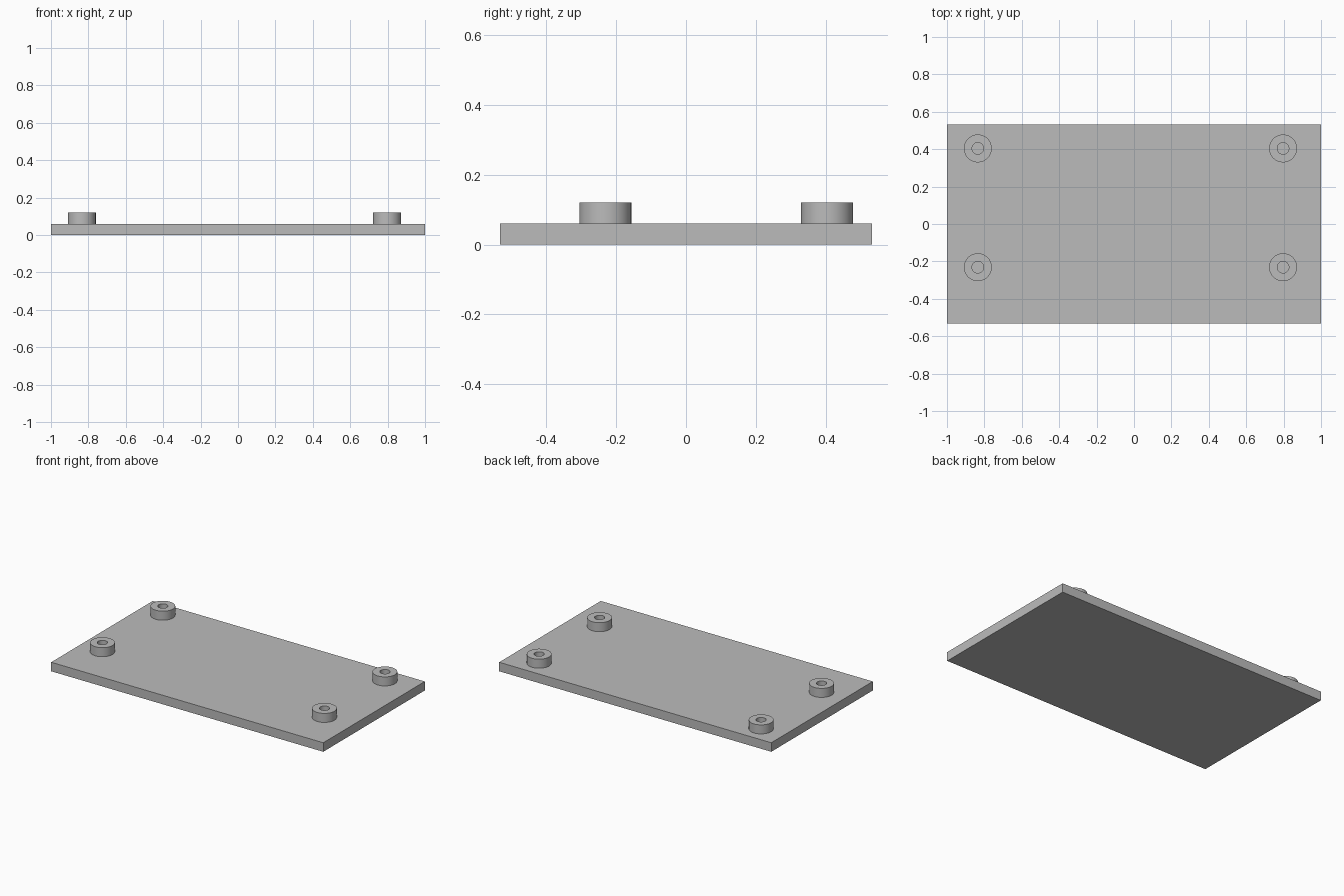
import bpy, bmesh, math

if "Cube" in bpy.data.objects:
    bpy.data.objects.remove(bpy.data.objects["Cube"], do_unlink=True)

HALF_X, HALF_Y, PLATE_TOP = 1.0, 0.533, 0.06
BOSS_TOP, BOSS_R, HOLE_R = 0.12, 0.0745, 0.031
SEGMENTS = 64

grey = bpy.data.materials.new("plain_grey")
grey.use_nodes = True
colour = (0.5, 0.5, 0.5, 1)
grey.diffuse_color = colour
grey.node_tree.nodes["Principled BSDF"].inputs["Base Color"].default_value = colour


def add_object(name, bm, location=(0, 0, 0)):
    bmesh.ops.recalc_face_normals(bm, faces=bm.faces)
    mesh = bpy.data.meshes.new(name)
    bm.to_mesh(mesh)
    bm.free()
    mesh.materials.append(grey)
    obj = bpy.data.objects.new(name, mesh)
    obj.location = location
    bpy.context.collection.objects.link(obj)
    return obj


# Flat base plate
bm = bmesh.new()
bmesh.ops.create_cube(bm, size=1)
for v in bm.verts:
    v.co.x *= 2 * HALF_X
    v.co.y *= 2 * HALF_Y
    v.co.z = PLATE_TOP if v.co.z > 0 else 0
add_object("base_plate", bm)


def add_boss(name, x, y):
    """Hollow round standoff, spun from its wall section."""
    bm = bmesh.new()
    height = BOSS_TOP - PLATE_TOP
    section = [(HOLE_R, 0), (HOLE_R, height), (BOSS_R, height), (BOSS_R, 0)]
    verts = [bm.verts.new((r, 0, z)) for r, z in section]
    edges = [bm.edges.new(pair) for pair in zip(verts, verts[1:])]
    bmesh.ops.spin(bm, geom=verts + edges, cent=(0, 0, 0), axis=(0, 0, 1),
                   angle=math.tau, steps=SEGMENTS, use_merge=True)
    bmesh.ops.remove_doubles(bm, verts=bm.verts, dist=1e-5)
    obj = add_object(name, bm, (x, y, PLATE_TOP))
    # Make sure the rim faces upward, then smooth only the round walls
    rim = next(p for p in obj.data.polygons if abs(p.normal.z) > 0.9)
    if rim.normal.z < 0:
        obj.data.flip_normals()
    bpy.ops.object.select_all(action="DESELECT")
    obj.select_set(True)
    bpy.context.view_layer.objects.active = obj
    bpy.ops.object.shade_smooth_by_angle(angle=math.radians(30))


# Four mounting bosses
for side, x in (("right", -0.835), ("left", 0.797)):
    for end, y in (("front", -0.231), ("back", 0.404)):
        add_boss(f"{end}_{side}_boss", x, y)
